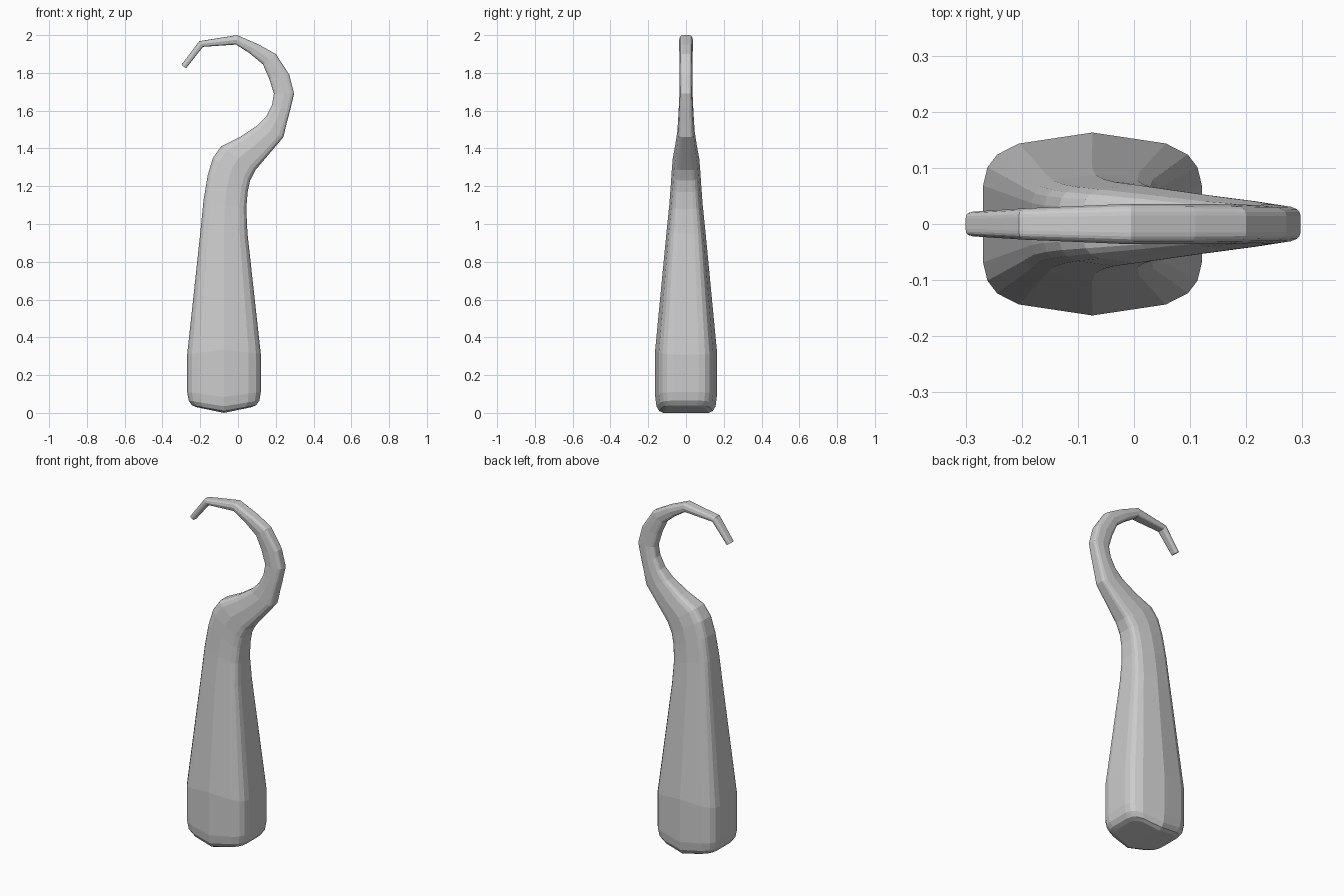
import bpy, bmesh

# One flat grey for the whole model
grey = bpy.data.materials.new("plain grey")
grey.diffuse_color = (0.6, 0.6, 0.6, 1)

# Rounded cross-section: u runs across the outline, v through the depth
quarter = [(1, 0.42), (0.96, 0.62), (0.87, 0.76), (0.67, 0.88)]
section = (quarter + [(0, 1)] + [(-u, v) for u, v in reversed(quarter)]
           + [(-u, -v) for u, v in quarter] + [(0, -1)]
           + [(u, -v) for u, v in reversed(quarter)])

# Rounded butt of the handle: (scale, height, V-shaped dip), bottom up
butt = [(0.74, 0.0, 0.03), (0.87, 0.01, 0.03), (0.96, 0.035, 0.03),
        (1.0, 0.085, 0.025), (1.0, 0.335, -0.025)]

# Outline pairs: left/inner x, z, right/outer x, z, half depth
outline = [
    (-0.200, 0.95, 0.050, 0.95, 0.104),
    (-0.182, 1.13, 0.044, 1.08, 0.088),
    (-0.160, 1.26, 0.051, 1.17, 0.080),
    (-0.133, 1.35, 0.064, 1.23, 0.075),
    (-0.090, 1.41, 0.092, 1.285, 0.070),
    (0.010, 1.46, 0.160, 1.365, 0.058),
    (0.100, 1.52, 0.240, 1.46, 0.046),
    (0.150, 1.57, 0.257, 1.53, 0.042),
    (0.180, 1.63, 0.278, 1.61, 0.038),
    (0.190, 1.69, 0.297, 1.69, 0.035),
    (0.165, 1.77, 0.272, 1.79, 0.034),
    (0.132, 1.845, 0.200, 1.90, 0.035),
    (0.060, 1.905, 0.110, 1.95, 0.036),
    (-0.010, 1.95, -0.005, 2.00, 0.036),
    (-0.185, 1.938, -0.205, 1.968, 0.028),
    (-0.275, 1.825, -0.300, 1.842, 0.022),
]

bm = bmesh.new()
rings = []
for s, z, dip in butt:
    rings.append([bm.verts.new((-0.074 + 0.195 * s * u, 0.163 * s * v, z + dip * abs(u)))
                  for u, v in section])
for lx, lz, rx, rz, d in outline:
    rings.append([bm.verts.new(((lx + rx) / 2 + u * (rx - lx) / 2, d * v,
                                (lz + rz) / 2 + u * (rz - lz) / 2))
                  for u, v in section])

# Skin between neighbouring rings, then the two ends
n = len(section)
for a, b in zip(rings, rings[1:]):
    for i in range(n):
        j = (i + 1) % n
        bm.faces.new((a[i], a[j], b[j], b[i]))
bottom = bm.verts.new((-0.074, 0, 0))
for i in range(n):
    bm.faces.new((rings[0][(i + 1) % n], rings[0][i], bottom))
bm.faces.new(rings[-1])
bmesh.ops.recalc_face_normals(bm, faces=bm.faces)

mesh = bpy.data.meshes.new("hook_with_handle")
bm.to_mesh(mesh)
bm.free()
mesh.materials.append(grey)
bpy.context.collection.objects.link(bpy.data.objects.new("hook_with_handle", mesh))
